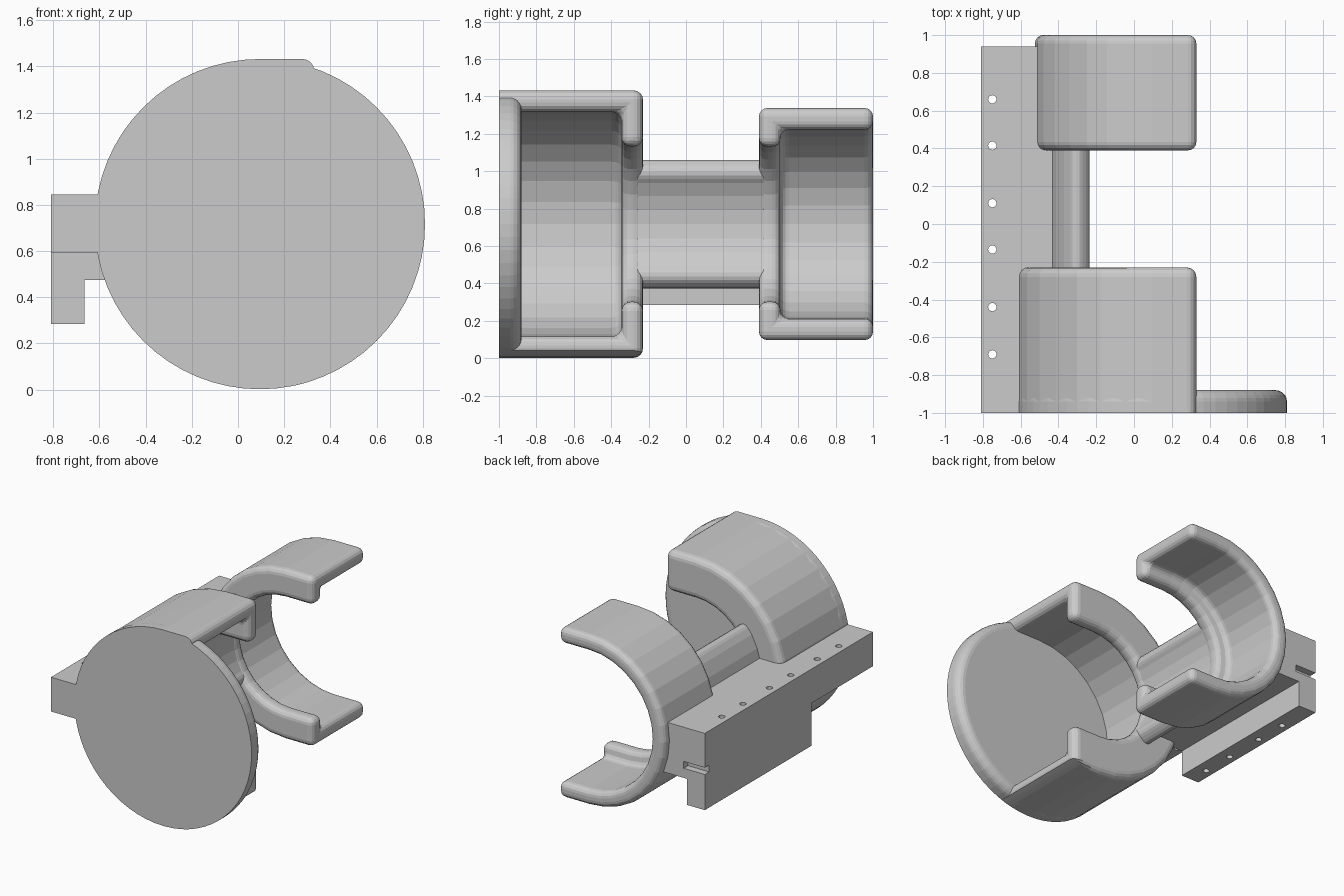
import bpy, bmesh
from math import sin, cos, pi, radians, sqrt
from mathutils import Matrix

if "Cube" in bpy.data.objects:
    bpy.data.objects.remove(bpy.data.objects["Cube"])

CX, CZ, R = 0.095, 0.717, 0.715      # common axis of the disk, cup and clip
TIP = 0.33                           # x of the open ends


def finish(bm, name):
    bmesh.ops.recalc_face_normals(bm, faces=bm.faces)
    me = bpy.data.meshes.new(name)
    bm.to_mesh(me)
    bm.free()
    ob = bpy.data.objects.new(name, me)
    bpy.context.collection.objects.link(ob)
    return ob


def arc(a0, a1, n):
    return [(CX, a0 + (a1 - a0) * i / n) for i in range(n + 1)]


def sweep(section, stations, bevel):
    """Sweep a (radius, y) section along (base x, angle) stations, round the corners."""
    bm = bmesh.new()
    rings = [[bm.verts.new((bx + r * cos(a), y, CZ + r * sin(a))) for r, y in section]
             for bx, a in stations]
    k = len(section)
    for p, q in zip(rings, rings[1:]):
        for i in range(k):
            j = (i + 1) % k
            bm.faces.new((p[i], p[j], q[j], q[i]))
    bm.faces.new(rings[0])
    bm.faces.new(rings[-1][::-1])
    bmesh.ops.recalc_face_normals(bm, faces=bm.faces)
    sharp = [e for e in bm.edges if e.calc_face_angle(0) > radians(40)]
    bmesh.ops.bevel(bm, geom=sharp, offset=bevel, segments=4, profile=0.5,
                    affect='EDGES', clamp_overlap=True)
    return bm


def box(bm, x0, x1, y0, y1, z0, z1):
    m = (Matrix.Translation(((x0 + x1) / 2, (y0 + y1) / 2, (z0 + z1) / 2))
         @ Matrix.Diagonal((x1 - x0, y1 - y0, z1 - z0, 1)))
    bmesh.ops.create_cube(bm, size=1, matrix=m)


def box_object(name, *dims):
    bm = bmesh.new()
    box(bm, *dims)
    return finish(bm, name)


def cut(ob, cutter):
    mod = ob.modifiers.new("cut", 'BOOLEAN')
    mod.operation = 'DIFFERENCE'
    mod.solver = 'EXACT'
    mod.object = cutter
    cutter.hide_render = True
    cutter.hide_set(True)


# U-shaped path: straight top lip, half circle, straight bottom lip
step = (TIP - CX) / 3
u_path = ([(TIP - i * step, pi / 2) for i in range(3)]
          + arc(pi / 2, 3 * pi / 2, 16)
          + [(CX + i * step, 3 * pi / 2) for i in range(1, 4)])

# Rear clip with inward flange
clip = [(0.62, 0.39), (0.62, 1.0), (0.505, 1.0), (0.505, 0.505), (0.415, 0.505), (0.415, 0.39)]
finish(sweep(clip, u_path, 0.05), "rear_clip")

# Front cup with inward flange, bottom lip trimmed to the disk, cut flat at the front
cup = [(R, -0.23), (R, -1.1), (0.6, -1.1), (0.6, -0.345), (0.415, -0.345), (0.415, -0.23)]
bm = sweep(cup, u_path, 0.05)
for v in bm.verts:
    dx = v.co.x - CX
    if dx > 0 and v.co.z < CZ:
        v.co.z = max(v.co.z, CZ - sqrt(R * R - dx * dx))
bmesh.ops.bisect_plane(bm, geom=bm.verts[:] + bm.edges[:] + bm.faces[:],
                       plane_co=(0, -1, 0), plane_no=(0, -1, 0), clear_outer=True)
bmesh.ops.holes_fill(bm, edges=[e for e in bm.edges if e.is_boundary], sides=0)
finish(bm, "front_cup")

# Curved bridge joining cup and clip
bridge = [(0.545, -0.33), (0.545, 0.48), (0.42, 0.48), (0.42, -0.33)]
finish(sweep(bridge, arc(radians(138), radians(222), 8), 0.05), "bridge")

# End disk with rounded rear rim
bm = bmesh.new()
bmesh.ops.create_cone(bm, cap_ends=True, segments=64, radius1=R, radius2=R, depth=0.12,
                      matrix=Matrix.Translation((CX, -0.94, CZ)) @ Matrix.Rotation(pi / 2, 4, 'X'))
rim = [e for e in bm.edges if all(v.co.y > -0.9 for v in e.verts)]
bmesh.ops.bevel(bm, geom=rim, offset=0.06, segments=5, profile=0.5, affect='EDGES')
finish(bm, "end_disk")

# Mounting rail: front half, deeper rear half and hanging lip
rail_parts = [
    box_object("rail_front", -0.81, -0.52, -1.0, -0.29, 0.595, 0.845),
    box_object("rail_rear", -0.81, -0.415, -0.29, 0.94, 0.475, 0.845),
    box_object("rail_lip", -0.81, -0.665, -0.29, 0.94, 0.285, 0.475),
]

# Screw holes and rear notch
bm = bmesh.new()
for y in (0.66, 0.415, 0.11, -0.135, -0.44, -0.69):
    bmesh.ops.create_cone(bm, cap_ends=True, segments=16, radius1=0.022, radius2=0.022,
                          depth=1.0, matrix=Matrix.Translation((-0.75, y, 0.6)))
holes = finish(bm, "hole_cutter")
notch = box_object("notch_cutter", -0.9, -0.64, 0.89, 1.0, 0.545, 0.595)
for part in rail_parts:
    cut(part, holes)
cut(rail_parts[1], notch)
